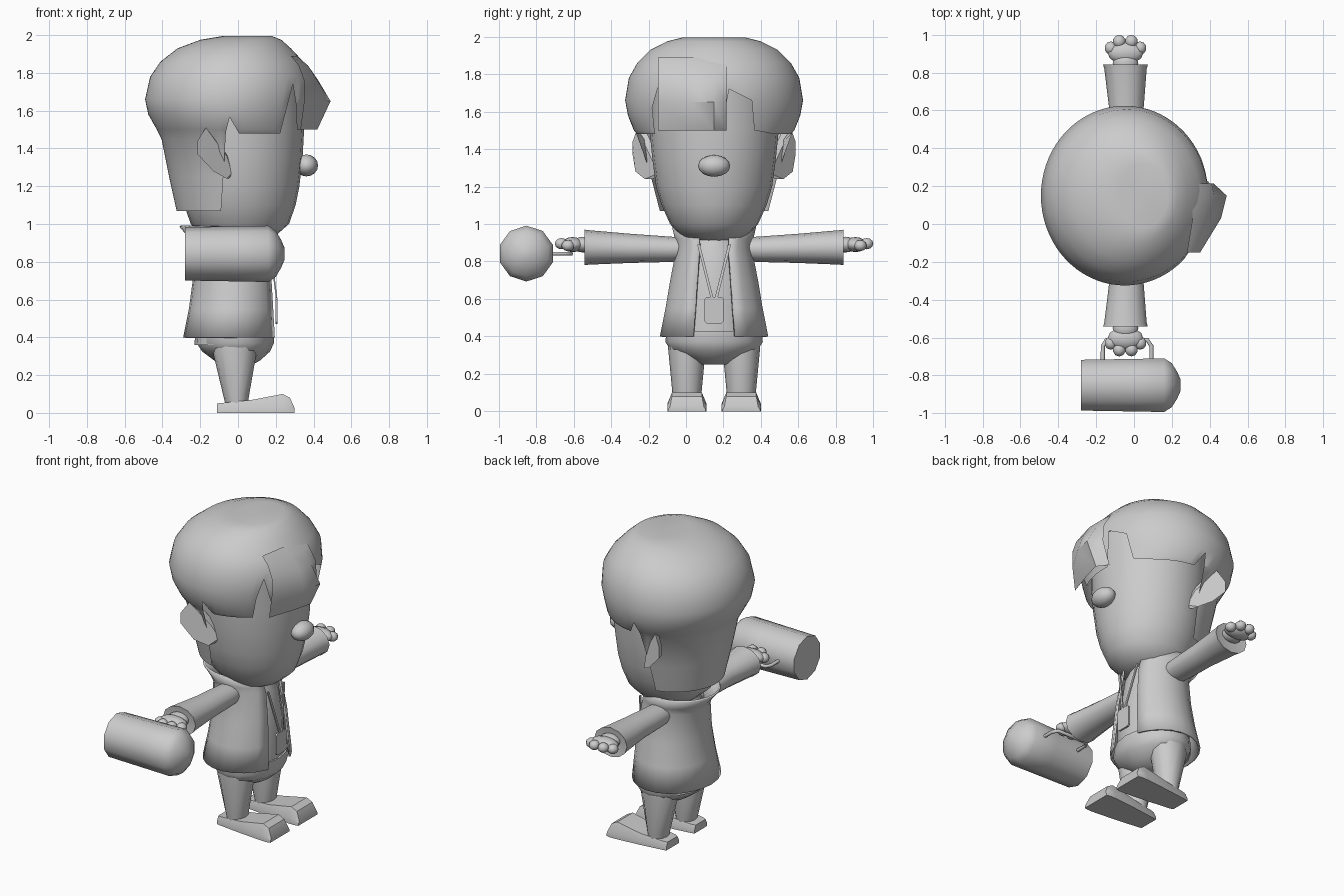
import bpy, bmesh, math
from mathutils import Vector

if "Cube" in bpy.data.objects:
    bpy.data.objects.remove(bpy.data.objects["Cube"])

CY = 0.15  # sideways centre of the figure
grey = bpy.data.materials.new("plain_grey")
grey.diffuse_color = (0.6, 0.6, 0.6, 1)
grey.use_nodes = True
grey.node_tree.nodes["Principled BSDF"].inputs["Base Color"].default_value = grey.diffuse_color


def finish(name, bm, angle=40):
    bmesh.ops.remove_doubles(bm, verts=bm.verts, dist=0.0005)
    bmesh.ops.recalc_face_normals(bm, faces=bm.faces)
    me = bpy.data.meshes.new(name)
    bm.to_mesh(me)
    bm.free()
    ob = bpy.data.objects.new(name, me)
    bpy.context.collection.objects.link(ob)
    me.materials.append(grey)
    bpy.ops.object.select_all(action='DESELECT')
    ob.select_set(True)
    bpy.context.view_layer.objects.active = ob
    bpy.ops.object.shade_smooth_by_angle(angle=math.radians(angle))
    return ob


def skin(bm, rows, closed=True):
    """Bridge rows of points with quads."""
    vs = [[bm.verts.new(p) for p in r] for r in rows]
    n = len(rows[0])
    for a, b in zip(vs, vs[1:]):
        for i in range(n if closed else n - 1):
            j = (i + 1) % n
            bm.faces.new((a[i], a[j], b[j], b[i]))
    return vs


def oval(ring, deg):
    """Point on a ring given as (z, back x, front x, half width)."""
    z, x0, x1, h = ring
    a = math.radians(deg)
    return Vector(((x0 + x1) / 2 + (x1 - x0) / 2 * math.cos(a), CY + h * math.sin(a), z))


def loft(name, rings, n=16, dy=0, angle=40):
    bm = bmesh.new()
    off = Vector((0, dy, 0))
    vs = skin(bm, [[oval(r, 360 * i / n) + off for i in range(n)] for r in rings])
    bm.faces.new(vs[0])
    bm.faces.new(vs[-1])
    return finish(name, bm, angle)


def along_y(name, rings, side, n=12):
    """Tube along the arm; rings are (distance, x, z, rx, rz)."""
    bm = bmesh.new()
    vs = skin(bm, [[(x + rx * math.cos(math.tau * i / n), CY + side * d,
                     z + rz * math.sin(math.tau * i / n)) for i in range(n)]
                   for d, x, z, rx, rz in rings])
    bm.faces.new(vs[0])
    bm.faces.new(vs[-1])
    return finish(name, bm)


def ball(bm, c, r, u=12, v=8):
    vs = bmesh.ops.create_uvsphere(bm, u_segments=u, v_segments=v, radius=1)["verts"]
    for p in vs:
        p.co = Vector((c[0] + p.co.x * r[0], c[1] + p.co.y * r[1], c[2] + p.co.z * r[2]))


def prism(name, pts, off, angle=30):
    """Flat outline pushed along an offset."""
    bm = bmesh.new()
    vs = skin(bm, [pts, [Vector(p) + Vector(off) for p in pts]])
    bm.faces.new(vs[0])
    bm.faces.new(vs[1])
    return finish(name, bm, angle)


def lerp(table, t):
    for a, b in zip(table, table[1:]):
        if t <= b[0]:
            f = (t - a[0]) / (b[0] - a[0])
            return [p + (q - p) * f for p, q in zip(a, b)]
    return list(table[-1])


# Head and nose
loft("head", [(0.905, -.08, .09, .09), (0.93, -.17, .19, .17), (1.0, -.25, .27, .235),
              (1.1, -.285, .305, .28), (1.2, -.305, .325, .31), (1.35, -.32, .342, .33),
              (1.5, -.33, .35, .345), (1.75, -.33, .35, .35)], 24)
bm = bmesh.new()
ball(bm, (.362, CY, 1.31), (.062, .086, .058))
finish("nose", bm, 60)

# Hair cap: the lower edge follows a jagged hairline by angle
cap = [(1.07, -.325, .31, .30), (1.25, -.365, .35, .345), (1.45, -.405, .36, .385),
       (1.5, -.43, .365, .43), (1.58, -.475, .38, .46), (1.66, -.492, .395, .475),
       (1.78, -.465, .39, .455), (1.86, -.41, .345, .41), (1.93, -.32, .28, .34),
       (1.975, -.2, .23, .25), (1.995, -.08, .18, .17)]
hairline = [(-180, 1.07), (-105, 1.07), (-100, 1.3), (-92, 1.6), (-85, 1.48), (-50, 1.48),
            (-45, 1.62), (-40, 1.74), (-35, 1.62), (-30, 1.5), (5, 1.5), (10, 1.72), (25, 1.66),
            (30, 1.5), (50, 1.48), (85, 1.48), (92, 1.6), (100, 1.3), (105, 1.07), (180, 1.07)]
bm = bmesh.new()
rows = []
for ring in cap:
    row = []
    for k in range(72):
        deg = -180 + 5 * k
        row.append(oval(lerp(cap, max(ring[0], lerp(hairline, deg)[1])), deg))
    rows.append(row)
skin_rows = skin(bm, rows)
tip = bm.verts.new((.04, CY + .02, 1.975))
for i in range(72):
    bm.faces.new((skin_rows[-1][i], skin_rows[-1][(i + 1) % 72], tip))
bmesh.ops.dissolve_degenerate(bm, dist=0.0005, edges=bm.edges)
finish("hair_cap", bm, 50)

# Forehead tuft
tuft_x = {-.15: (.28, .32, .35, .35, .33), .03: (.31, .37, .42, .46, .39),
          .15: (.31, .37, .425, .49, .42), .215: (.30, .36, .41, .42, .37)}
bm = bmesh.new()
skin(bm, [[(x, y, z) for x, z in zip(xs, (1.89, 1.84, 1.76, 1.65, 1.5))]
          for y, xs in tuft_x.items()], closed=False)
finish("hair_tuft", bm)

# Ears: thin leaves leaning outward and backward
for s, side in ((1, "left"), (-1, "right")):
    outline = [(-.03, .30, 1.27), (-.06, .37, 1.24), (-.13, .42, 1.28), (-.215, .435, 1.37),
               (-.215, .435, 1.44), (-.17, .41, 1.51), (-.06, .34, 1.36)]
    prism(side + "_ear", [(x, CY + s * y, z) for x, y, z in outline], (.01, -s * .04, 0))

# Jacket with open front, and shirt beneath
bm = bmesh.new()
jacket = [(.4, -.29, .215, .29), (.55, -.26, .205, .26), (.7, -.24, .195, .235),
          (.88, -.24, .17, .2), (.92, -.255, .16, .21), (.985, -.31, .15, .225)]
skin(bm, [[oval(r, 23 + 314 * i / 20) for i in range(21)] for r in jacket], closed=False)
ob = finish("jacket", bm)
mod = ob.modifiers.new("thickness", 'SOLIDIFY')
mod.thickness = .012
mod.offset = -1 if ob.data.polygons[0].normal.dot(ob.data.polygons[0].center - Vector((0, CY, .5))) > 0 else 1
loft("shirt", [(.36, -.23, .18, .24), (.6, -.22, .18, .22), (.85, -.21, .15, .18),
               (.95, -.17, .11, .12)])

# Lanyard and badge
for s, side in ((1, "left"), (-1, "right")):
    prism(side + "_lanyard", [(.165, CY + s * .09, .89), (.165, CY + s * .075, .89),
                              (.2, CY + s * .005, .61), (.2, CY + s * .02, .61)], (.008, 0, 0))
badge = [(.05, .48), (.04, .47), (-.04, .47), (-.05, .48), (-.05, .6), (-.04, .61),
         (.04, .61), (.05, .6)]
prism("badge", [(.198, CY + y, z) for y, z in badge], (.012, 0, 0))

# Trousers
loft("hips", [(.25, -.08, .07, .08), (.28, -.13, .12, .14), (.325, -.19, .17, .23),
              (.37, -.22, .19, .26), (.43, -.22, .19, .255)])
for s, side in ((1, "left"), (-1, "right")):
    loft(side + "_leg", [(.04, -.065, .05, .07), (.1, -.08, .06, .078), (.33, -.135, .1, .1),
                         (.37, -.13, .1, .1)], 12, s * .145)
    # Shoe: wedge that widens and rises toward the toe
    bm = bmesh.new()
    shoe = [(-.11, .065, 0, .05, .05), (-.09, .07, 0, .052, .06), (.07, .09, 0, .068, .075),
            (.235, .105, 0, .1, .08), (.275, .105, 0, .08, .08), (.3, .1, 0, .025, .09)]
    yc = CY + s * .145
    vs = skin(bm, [[(x, yc - w, z0), (x, yc + w, z0), (x, yc + w, z0 + (z1 - z0) * .4),
                    (x, yc + t, z1), (x, yc - t, z1), (x, yc - w, z0 + (z1 - z0) * .4)]
                   for x, w, z0, z1, t in shoe])
    bm.faces.new(vs[0])
    bm.faces.new(vs[-1])
    finish(side + "_shoe", bm, 30)

    # Sleeve and hand
    along_y(side + "_sleeve", [(.12, -.04, .865, .07, .06), (.24, -.04, .865, .085, .068),
                               (.45, -.04, .87, .09, .078), (.67, -.045, .875, .112, .092),
                               (.692, -.045, .875, .118, .095), (.685, -.045, .875, .075, .05)], s)
    bm = bmesh.new()
    ball(bm, (-.045, CY + s * .7, .89), (.068, .06, .042))
    ball(bm, (-.045, CY + s * .755, .89), (.095, .06, .04))
    for x, d, z in ((-.122, .78, .885), (-.078, .815, .895), (-.014, .815, .895), (.032, .78, .885)):
        ball(bm, (x, CY + s * d, z), (.034, .035, .03), 10, 6)
    finish(side + "_hand", bm, 60)

# Cylindrical bag lying along x
bm = bmesh.new()
bag = [(-.28, .141), (0, .146), (.16, .149), (.2, .122), (.228, .075), (.247, .03)]
vs = skin(bm, [[(x, -.852 + r * math.cos(math.tau * (i + .5) / 10),
                 .842 + r * math.sin(math.tau * (i + .5) / 10)) for i in range(10)] for x, r in bag])
bm.faces.new(vs[0])
bm.faces.new(vs[-1])
finish("bag", bm, 45)

# Bag handle
cu = bpy.data.curves.new("bag_handle", 'CURVE')
cu.dimensions = '3D'
cu.bevel_depth = .011
cu.bevel_resolution = 1
sp = cu.splines.new('POLY')
path = [(-.165, -.72), (-.165, -.645), (-.145, -.612), (.07, -.612), (.092, -.645), (.092, -.72)]
sp.points.add(len(path) - 1)
for p, (x, y) in zip(sp.points, path):
    p.co = (x, y, .842, 1)
ob = bpy.data.objects.new("bag_handle", cu)
bpy.context.collection.objects.link(ob)
cu.materials.append(grey)
